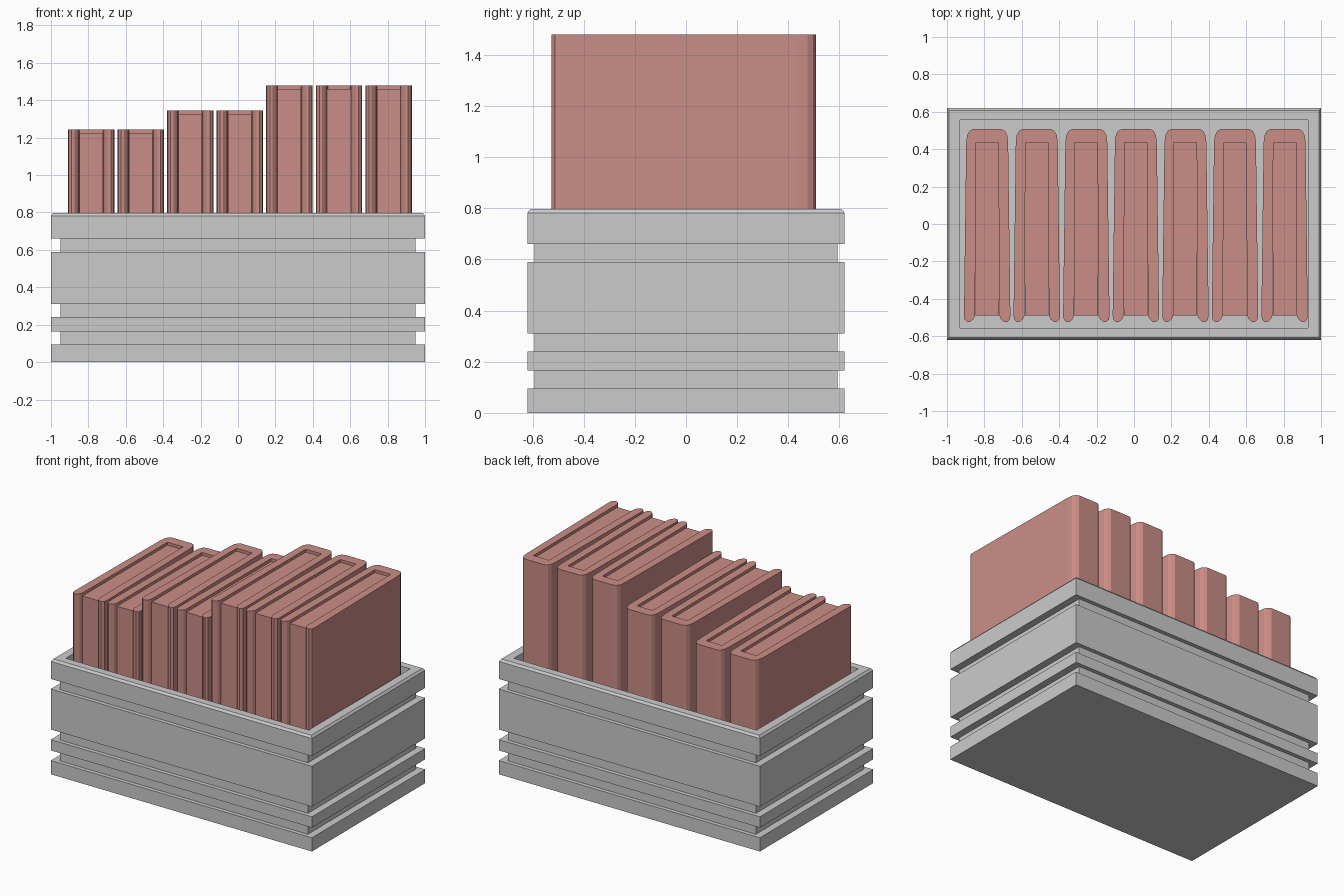
import bpy, bmesh

if "Cube" in bpy.data.objects:
    bpy.data.objects.remove(bpy.data.objects["Cube"])

red = bpy.data.materials.new("book_red")
red.diffuse_color = (0.60, 0.27, 0.24, 1)
red.use_nodes = True
red.node_tree.nodes["Principled BSDF"].inputs["Base Color"].default_value = red.diffuse_color


def finish(name, bm, mat=None):
    bmesh.ops.recalc_face_normals(bm, faces=bm.faces)
    mesh = bpy.data.meshes.new(name)
    bm.to_mesh(mesh)
    bm.free()
    obj = bpy.data.objects.new(name, mesh)
    bpy.context.collection.objects.link(obj)
    if mat:
        mesh.materials.append(mat)
    return obj


def stacked_rectangles(name, loops, mat=None):
    """Skin a series of (half_x, half_y, z) rectangles, capping both ends."""
    bm = bmesh.new()
    rings = [[bm.verts.new((sx * hx, sy * hy, z))
              for sx, sy in ((-1, -1), (1, -1), (1, 1), (-1, 1))]
             for hx, hy, z in loops]
    for a, b in zip(rings, rings[1:]):
        for i in range(4):
            j = (i + 1) % 4
            bm.faces.new((a[i], a[j], b[j], b[i]))
    bm.faces.new(rings[0])
    bm.faces.new(rings[-1])
    return finish(name, bm, mat)


def extruded_outline(name, outline, z0, z1, mat):
    bm = bmesh.new()
    face = bm.faces.new([bm.verts.new((x, y, z0)) for x, y in outline])
    ext = bmesh.ops.extrude_face_region(bm, geom=[face], use_keep_orig=True)
    tops = [g for g in ext["geom"] if isinstance(g, bmesh.types.BMVert)]
    bmesh.ops.translate(bm, verts=tops, vec=(0, 0, z1 - z0))
    return finish(name, bm, mat)


# Crate: one hollow shell with stepped bands, chamfered rim and inner floor
FLOOR = 0.05
OUT, GROOVE, INNER = (1.0, 0.62), (0.95, 0.592), (0.93, 0.555)
bands = [(OUT, 0, 0.095), (GROOVE, 0.095, 0.165), (OUT, 0.165, 0.24),
         (GROOVE, 0.24, 0.31), (OUT, 0.31, 0.59), (GROOVE, 0.59, 0.66),
         (OUT, 0.66, 0.782)]
loops = [(*size, z) for size, low, high in bands for z in (low, high)]
loops += [(0.988, 0.608, 0.797), (*INNER, 0.797), (*INNER, FLOOR)]
stacked_rectangles("crate", loops)

# Cover cross-section, left half: spine corner, outer side, rounded tip, inside
half = [(-0.075, 0.508), (-0.095, 0.497), (-0.107, 0.475), (-0.112, 0.435),
        (-0.124, -0.49), (-0.12, -0.512), (-0.105, -0.525), (-0.09, -0.523),
        (-0.073, -0.508), (-0.065, -0.49), (-0.06, 0.435)]
cover = half + [(-x, y) for x, y in reversed(half)]

# Row of seven books, each a cover wrapped around a recessed page block
heights = [1.245, 1.245, 1.345, 1.345, 1.48, 1.48, 1.48]
for i, top in enumerate(heights):
    x = -0.785 + 0.265 * i
    book = extruded_outline(f"book_cover_{i + 1}", cover, FLOOR, top, red)
    pages = stacked_rectangles(f"book_pages_{i + 1}",
                               [(0.063, 0.4625, FLOOR), (0.063, 0.4625, top - 0.02)], red)
    book.location.x = x
    pages.location = (x, -0.0275, 0)
